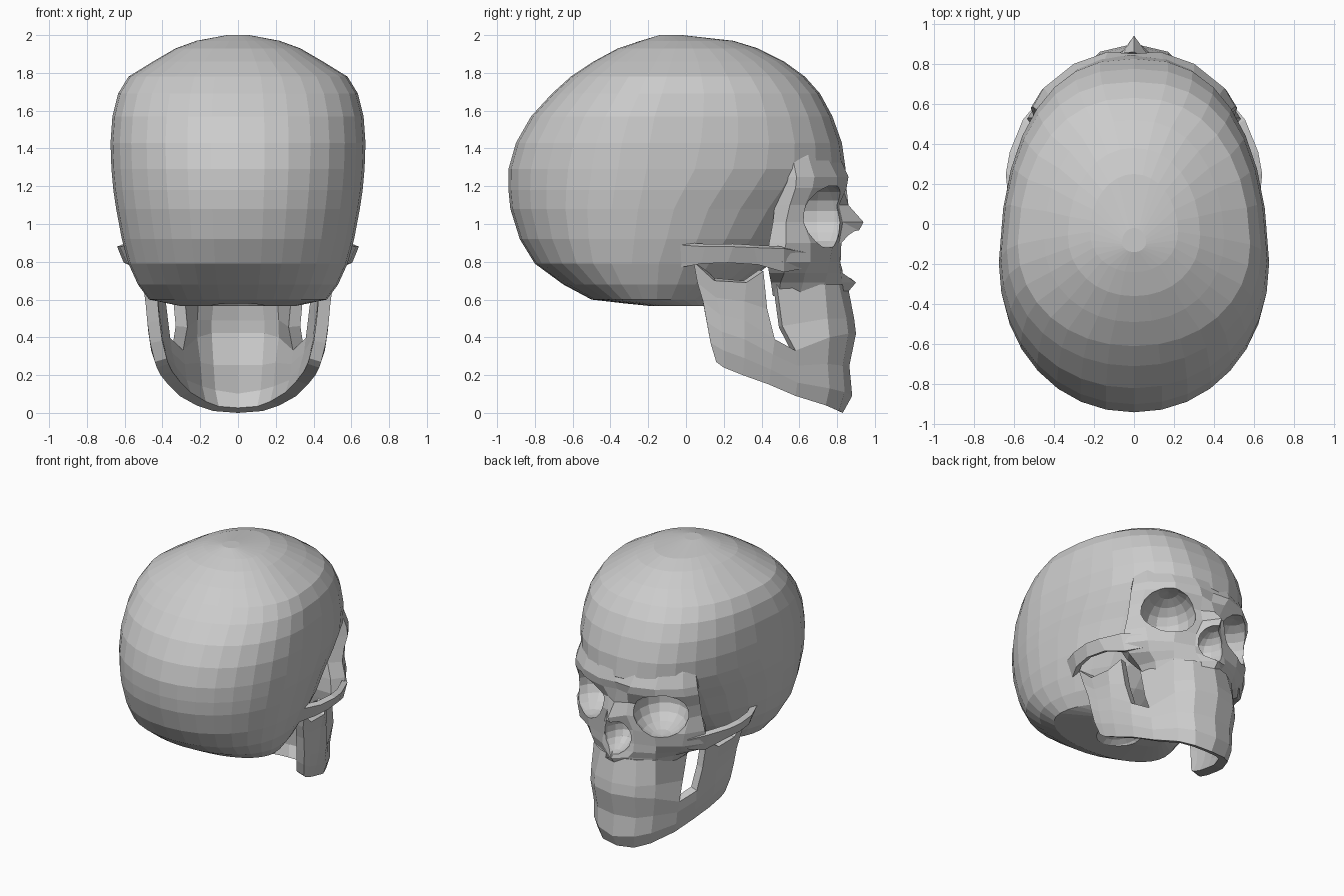
import bpy, bmesh, math

if "Cube" in bpy.data.objects:
    bpy.data.objects.remove(bpy.data.objects["Cube"])


def make_object(name, verts, faces, recalc=True):
    mesh = bpy.data.meshes.new(name)
    mesh.from_pydata(verts, [], faces)
    if recalc:
        bm = bmesh.new()
        bm.from_mesh(mesh)
        bmesh.ops.recalc_face_normals(bm, faces=bm.faces)
        bm.to_mesh(mesh)
        bm.free()
    obj = bpy.data.objects.new(name, mesh)
    bpy.context.collection.objects.link(obj)
    return obj


def loft(name, rings):
    """Closed solid through rings that have equal point counts."""
    n = len(rings[0])
    verts = [p for ring in rings for p in ring]
    faces = [(a * n + i, a * n + (i + 1) % n, (a + 1) * n + (i + 1) % n, (a + 1) * n + i)
             for a in range(len(rings) - 1) for i in range(n)]
    faces += [tuple(range(n)), tuple(range((len(rings) - 1) * n, len(rings) * n))]
    return make_object(name, verts, faces)


def shell(name, columns, thickness, gaps=()):
    """Mirrored sheet of bone, thickened inwards; gaps leave cells open."""
    n = len(columns[0])
    verts = [p for col in columns for p in col]
    faces = [(c * n + r, c * n + r + 1, (c + 1) * n + r + 1, (c + 1) * n + r)
             for c in range(len(columns) - 1) for r in range(n - 1) if (c, r) not in gaps]
    obj = make_object(name, verts, faces, recalc=False)
    mirror = obj.modifiers.new("mirror", "MIRROR")
    mirror.use_clip = True
    thick = obj.modifiers.new("thickness", "SOLIDIFY")
    thick.thickness = thickness
    thick.offset = -1
    return obj


def ellipsoid(name, loc, scale, turn=0):
    bpy.ops.mesh.primitive_uv_sphere_add(segments=16, ring_count=9, location=loc,
                                         rotation=(0, 0, turn))
    obj = bpy.context.object
    obj.name = name
    obj.scale = scale
    obj.hide_render = True
    return obj


def boolean(target, other, operation):
    mod = target.modifiers.new(operation, "BOOLEAN")
    mod.object = other
    mod.operation = operation
    mod.solver = "EXACT"
    bpy.context.view_layer.objects.active = target
    bpy.ops.object.modifier_apply(modifier=mod.name)
    bpy.data.objects.remove(other)


# Braincase slices: height, back, front, half width, forehead squareness
slices = [(.565, -.2, .13, .30, 0), (.60, -.5, .16, .47, 0), (.68, -.65, .3, .53, 0),
          (.79, -.80, .45, .58, 0), (.92, -.88, .6, .615, 0), (1.08, -.93, .72, .645, 0),
          (1.18, -.94, .79, .66, .15), (1.29, -.94, .845, .67, .35), (1.43, -.90, .825, .675, .5),
          (1.57, -.82, .775, .665, .55), (1.69, -.71, .71, .635, .5), (1.78, -.61, .63, .58, .4),
          (1.86, -.49, .52, .45, .3), (1.93, -.36, .38, .33, .15), (1.97, -.24, .25, .22, 0),
          (2.0, -.14, -.02, .06, 0)]
rings = []
for z, back, front, half, square in slices:
    mid = back + .41 * (front - back)
    ring = []
    for i in range(32):
        a = math.tau * i / 32
        s, c = math.sin(a), math.cos(a)
        power = 1 - .38 * square if s > 0 else .96
        u = math.copysign(abs(c) ** power, c)
        v = math.copysign(abs(s) ** power, s)
        taper = 1 - .13 * square * max(v, 0)
        ring.append((half * u * taper, mid + v * (front - mid if s > 0 else mid - back), z))
    rings.append(ring)
skull = loft("cranium", rings)

# Upper face: half outlines (x, y) from the middle to behind the cheek
outlines = {
    1.46: [(0, .78), (.15, .76), (.28, .71), (.38, .63), (.42, .55), (.38, .4)],
    1.35: [(0, .83), (.15, .815), (.30, .75), (.43, .65), (.475, .565), (.40, .4)],
    1.25: [(0, .85), (.13, .86), (.30, .80), (.45, .68), (.505, .585), (.43, .46)],
    1.19: [(0, .83), (.10, .85), (.30, .80), (.46, .67), (.515, .58), (.43, .48)],
    1.10: [(0, .86), (.08, .81), (.28, .77), (.46, .63), (.505, .55), (.43, .47)],
    1.01: [(0, .94), (.08, .83), (.28, .77), (.46, .62), (.505, .53), (.43, .46)],
    .90: [(0, .88), (.12, .81), (.28, .78), (.45, .66), (.53, .53), (.47, .44)],
    .80: [(0, .84), (.13, .81), (.28, .76), (.43, .66), (.54, .51), (.48, .43)],
    .74: [(0, .84), (.13, .82), (.27, .75), (.39, .63), (.48, .52), (.43, .44)],
    .69: [(0, .90), (.09, .825), (.26, .735), (.33, .62), (.38, .50), (.32, .45)],
    .62: [(0, .84), (.14, .80), (.24, .72), (.30, .60), (.31, .49), (.27, .46)],
}
rings = []
for z, pts in outlines.items():
    rings.append([(x, y, z) for x, y in pts] + [(-x, y, z) for x, y in pts[:0:-1]])
boolean(skull, loft("face", rings), "UNION")

# Eye sockets, nose opening and spinal opening
for side in (1, -1):
    boolean(skull, ellipsoid("socket", (side * .295, .72, 1.04), (.195, .25, .17),
                             -side * .35), "DIFFERENCE")
boolean(skull, ellipsoid("nose_opening", (0, .87, .84), (.115, .2, .13)), "DIFFERENCE")
boolean(skull, ellipsoid("spinal_opening", (0, -.16, .54), (.16, .2, .08)), "DIFFERENCE")

# Cheek arches
shell("cheek_arch", [
    [(.40, .645, .77), (.46, .635, .85)],
    [(.52, .52, .745), (.555, .52, .87)],
    [(.58, .38, .785), (.62, .36, .875)],
    [(.605, .22, .795), (.64, .25, .88)],
    [(.585, .08, .79), (.625, .10, .88)],
    [(.53, -.03, .77), (.57, -.05, .89)]], .04)

# Jaw with tooth rows: columns from chin to cheek, then the rising branch
front_columns = [
    [(0, .83, .0), (0, .88, .09), (0, .865, .25), (0, .90, .42), (0, .89, .5), (0, .855, .68)],
    [(.13, .81, .01), (.15, .84, .11), (.16, .83, .25), (.17, .86, .42), (.17, .85, .5), (.15, .81, .68)],
    [(.22, .74, .04), (.24, .76, .13), (.25, .75, .26), (.27, .76, .40), (.27, .75, .5), (.26, .735, .68)],
    [(.31, .58, .09), (.33, .59, .16), (.34, .59, .25), (.35, .58, .33), (.33, .51, .46), (.35, .48, .68)],
]
branch_columns = [
    [(.37, .44, .15), (.39, .45, .23), (.41, .46, .31), (.42, .47, .39), (.44, .43, .55), (.46, .41, .75)],
    [(.41, .30, .20), (.44, .31, .29), (.46, .31, .39), (.47, .31, .49), (.48, .31, .59), (.50, .32, .69)],
    [(.43, .20, .24), (.46, .20, .33), (.475, .19, .43), (.48, .18, .52), (.49, .16, .61), (.51, .15, .70)],
    [(.44, .16, .27), (.465, .13, .37), (.48, .11, .48), (.49, .09, .59), (.505, .06, .69), (.53, .04, .80)],
]
shell("jaw", front_columns + branch_columns, .065, gaps={(3, 3), (3, 4)})
